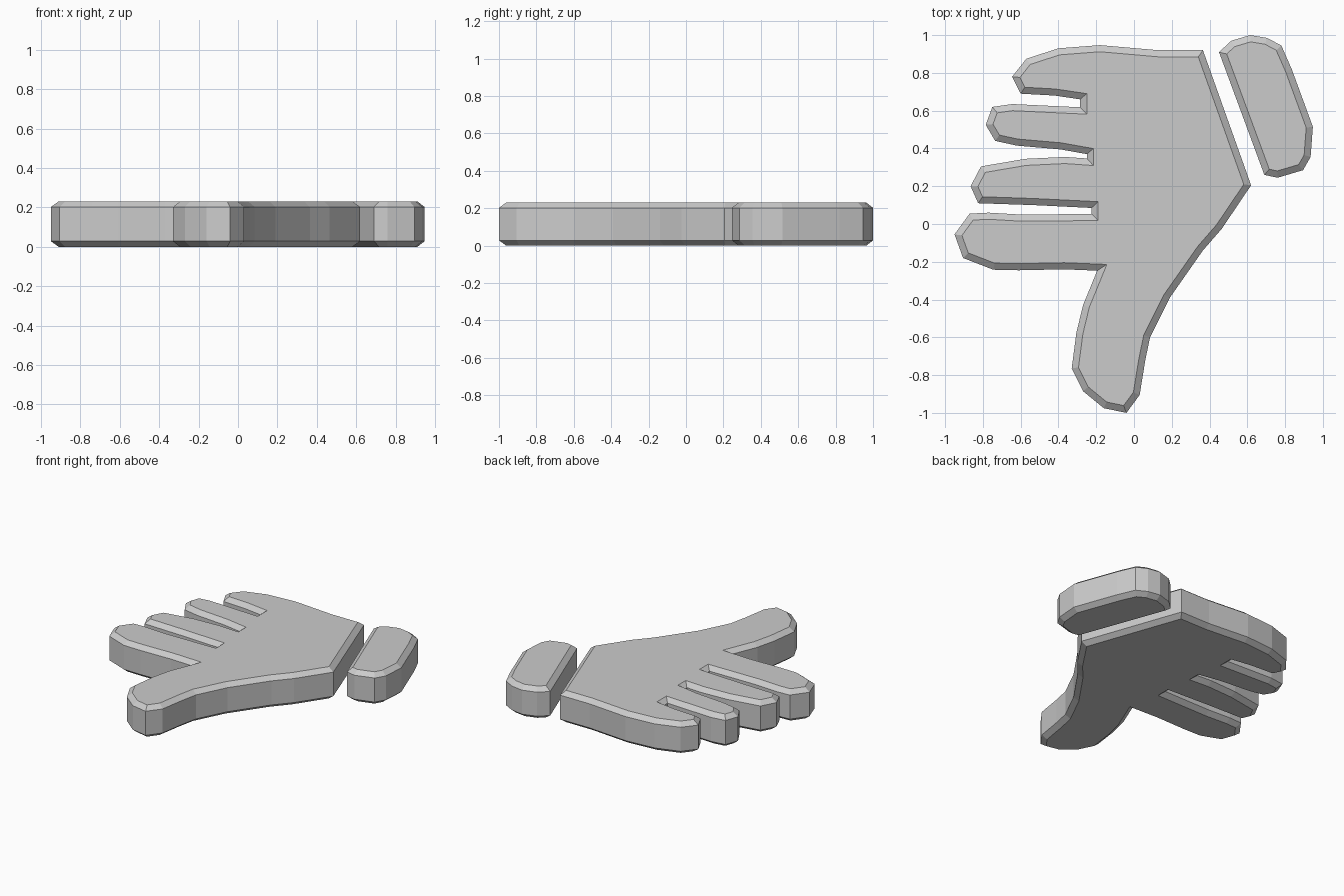
import bpy, bmesh
from mathutils import Vector

if "Cube" in bpy.data.objects:
    bpy.data.objects.remove(bpy.data.objects["Cube"])

HEIGHT, CHAMFER_Z, INSET = 0.23, 0.028, 0.035


def inset_outline(pts, d):
    """Mitred inward offset of a counter-clockwise outline."""
    out = []
    n = len(pts)
    for i, p in enumerate(pts):
        a = (p - pts[i - 1]).normalized()
        b = (pts[(i + 1) % n] - p).normalized()
        na, nb = Vector((-a.y, a.x)), Vector((-b.y, b.x))
        out.append(p + (na + nb) * d / max(1 + na.dot(nb), 0.3))
    return out


def chamfered_slab(name, outline):
    """Flat slab with chamfered top and bottom rims."""
    outer = [Vector(p) for p in outline]
    inner = inset_outline(outer, INSET)
    bm = bmesh.new()
    levels = [(inner, 0), (outer, CHAMFER_Z),
              (outer, HEIGHT - CHAMFER_Z), (inner, HEIGHT)]
    rings = [[bm.verts.new((p.x, p.y, z)) for p in pts] for pts, z in levels]
    n = len(outer)
    for lo, hi in zip(rings, rings[1:]):
        for i in range(n):
            j = (i + 1) % n
            bm.faces.new((lo[i], lo[j], hi[j], hi[i]))
    bm.faces.new(rings[0][::-1])
    bm.faces.new(rings[-1])
    mesh = bpy.data.meshes.new(name)
    bm.to_mesh(mesh)
    bm.free()
    obj = bpy.data.objects.new(name, mesh)
    bpy.context.collection.objects.link(obj)
    return obj


# Hand outline, counter-clockwise from the wrist's upper corner
little_finger = [(.365, .92), (.13, .92), (-.18, .947), (-.40, .93), (-.57, .875),
                 (-.645, .78), (-.60, .69), (-.42, .68), (-.285, .66)]
ring_finger = [(-.285, .618), (-.645, .635), (-.75, .62), (-.785, .525),
               (-.735, .44), (-.62, .415), (-.39, .395), (-.25, .37)]
middle_finger = [(-.25, .347), (-.365, .355), (-.575, .345), (-.81, .305),
                 (-.865, .20), (-.825, .11), (-.53, .10), (-.225, .085)]
index_finger = [(-.225, .053), (-.60, .05), (-.77, .06), (-.87, .055), (-.95, -.055),
                (-.905, -.18), (-.745, -.242), (-.61, -.245), (-.37, -.24), (-.195, -.247)]
thumb = [(-.27, -.43), (-.305, -.575), (-.33, -.765), (-.27, -.885), (-.16, -.975),
         (-.04, -1.0), (.03, -.905), (.06, -.72), (.085, -.60), (.19, -.39),
         (.365, -.14), (.465, -.025), (.62, .205)]
chamfered_slab("hand", little_finger + ring_finger + middle_finger + index_finger + thumb)

# Separate cuff across the wrist
chamfered_slab("cuff", [
    (.45, .91), (.69, .26), (.76, .245), (.895, .285), (.935, .355), (.947, .515),
    (.835, .82), (.78, .945), (.705, .985), (.615, 1.0), (.515, .97)])
